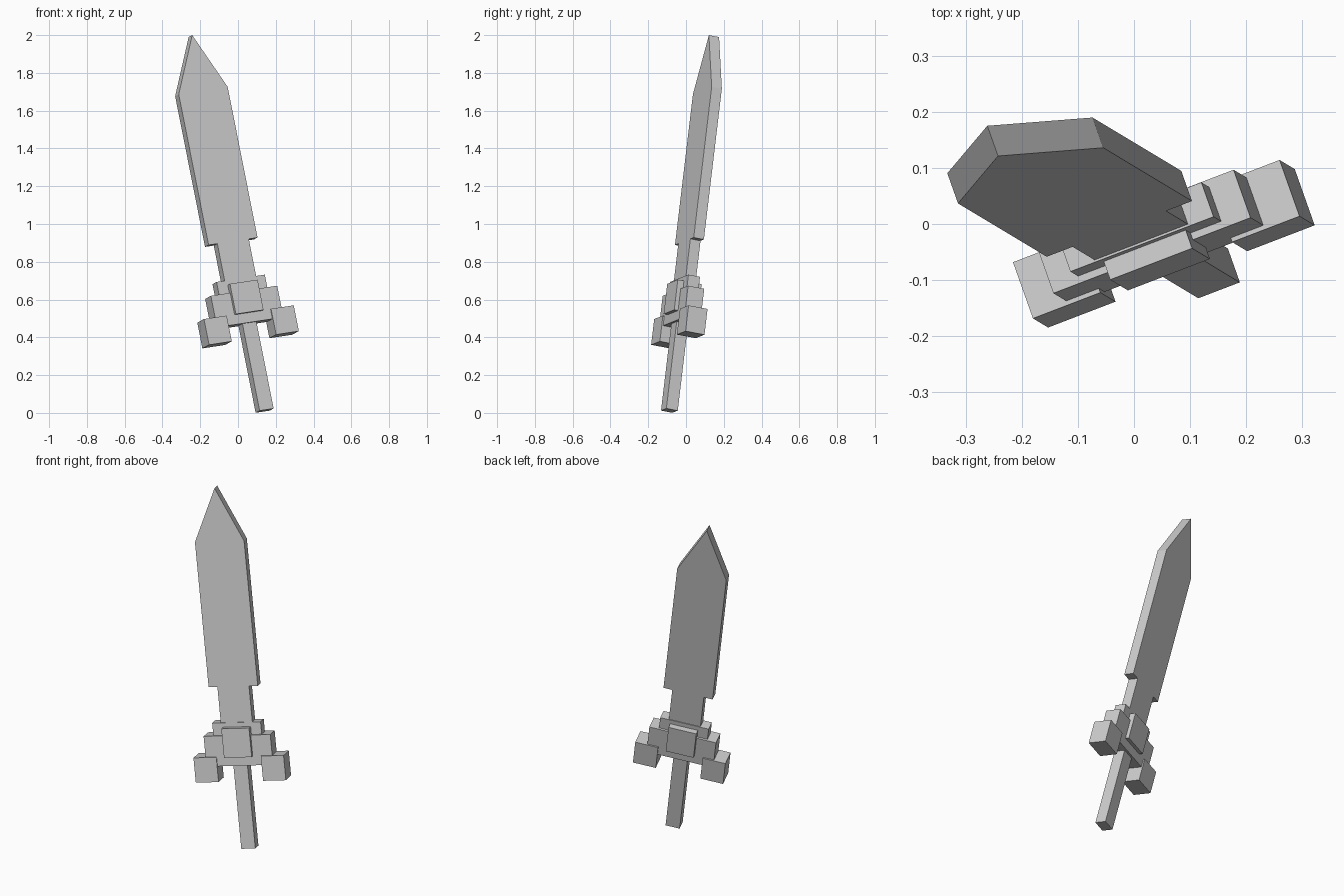
import bpy
import bmesh
from mathutils import Matrix, Vector

cube = bpy.data.objects.get("Cube")
if cube:
    bpy.data.objects.remove(cube, do_unlink=True)

# Single plain grey
grey = bpy.data.materials.new("plain_grey")
grey.use_nodes = True
COLOR = (0.6, 0.6, 0.6, 1)
grey.diffuse_color = COLOR
grey.node_tree.nodes["Principled BSDF"].inputs["Base Color"].default_value = COLOR

# Tilted frame of the sword: length, width and thickness directions
length = Vector((-0.193, 0.116, 0.974)).normalized()
width = Vector((0.923, 0.354, 0.141))
width = (width - length * width.dot(length)).normalized()
depth = length.cross(width)
frame = Matrix((width, depth, length)).transposed().to_4x4()
frame.translation = (0.141, -0.088, 0.012)


def slab(name, outline, thick):
    """Extrude a width/length outline evenly to both sides of the sword plane."""
    bm = bmesh.new()
    face = bm.faces.new([bm.verts.new((x, -thick / 2, z)) for x, z in outline])
    new = bmesh.ops.extrude_face_region(bm, geom=[face])["geom"]
    moved = [g for g in new if isinstance(g, bmesh.types.BMVert)]
    bmesh.ops.translate(bm, verts=moved, vec=(0, thick, 0))
    bmesh.ops.recalc_face_normals(bm, faces=bm.faces)
    mesh = bpy.data.meshes.new(name)
    bm.to_mesh(mesh)
    bm.free()
    mesh.materials.append(grey)
    obj = bpy.data.objects.new(name, mesh)
    obj.matrix_world = frame
    bpy.context.collection.objects.link(obj)


def block(name, left, right, low, high, thick):
    slab(name, [(left, low), (right, low), (right, high), (left, high)], thick)


# Grip and blade
block("grip", -0.04, 0.04, 0, 0.5, 0.065)
block("blade_neck", -0.09, 0.09, 0.6, 0.915, 0.058)
slab("blade", [(-0.14, 0.915), (0.14, 0.915), (0.14, 1.734),
               (0, 2.035), (-0.14, 1.734)], 0.058)

# Stepped guard
block("guard_bar", -0.19, 0.19, 0.472, 0.643, 0.092)
block("guard_upper_step", -0.138, 0.138, 0.643, 0.713, 0.066)
block("guard_center_block", -0.079, 0.079, 0.524, 0.688, 0.136)
block("guard_right_end", -0.257, -0.127, 0.385, 0.525, 0.108)
block("guard_left_end", 0.127, 0.257, 0.385, 0.525, 0.108)
